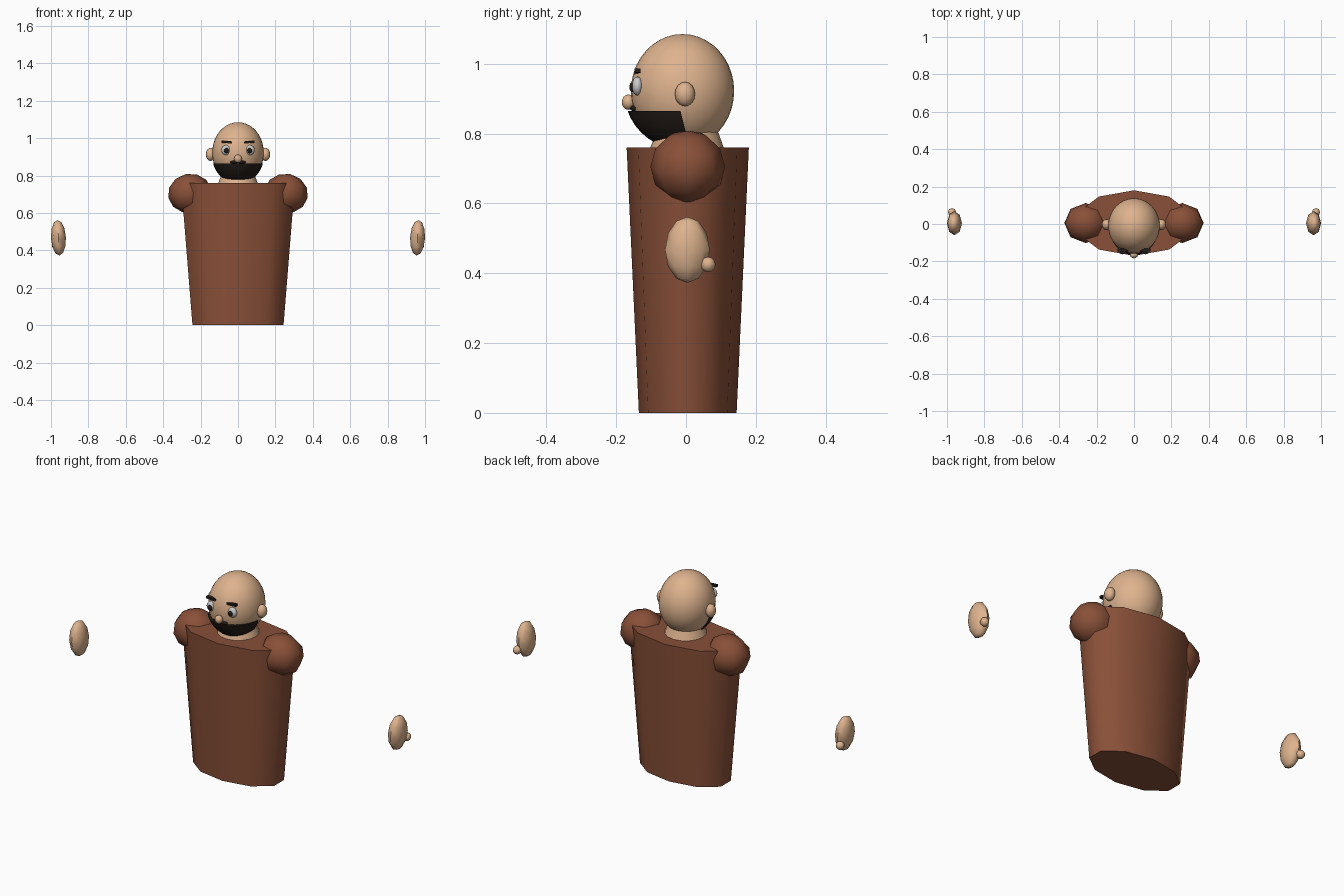
import bpy, bmesh, math
from mathutils import Matrix, Vector

if "Cube" in bpy.data.objects:
    bpy.data.objects.remove(bpy.data.objects["Cube"])


def material(name, rgb):
    m = bpy.data.materials.new(name)
    m.diffuse_color = (*rgb, 1)
    m.use_nodes = True
    m.node_tree.nodes["Principled BSDF"].inputs["Base Color"].default_value = m.diffuse_color
    return m


SKIN = material("skin", (0.73, 0.45, 0.27))
CLOTH = material("cloth", (0.25, 0.08, 0.04))
HAIR = material("hair", (0.018, 0.012, 0.009))
WHITE = material("eye_white", (0.85, 0.85, 0.83))


def finish(name, bm, mat, angle=65):
    bmesh.ops.recalc_face_normals(bm, faces=bm.faces)
    me = bpy.data.meshes.new(name)
    bm.to_mesh(me)
    bm.free()
    me.materials.append(mat)
    ob = bpy.data.objects.new(name, me)
    bpy.context.collection.objects.link(ob)
    bpy.ops.object.select_all(action='DESELECT')
    ob.select_set(True)
    bpy.context.view_layer.objects.active = ob
    bpy.ops.object.shade_smooth_by_angle(angle=math.radians(angle))
    return ob


def placed(loc, size, tilt=0):
    return (Matrix.Translation(loc) @ Matrix.Rotation(math.radians(tilt), 4, 'Y')
            @ Matrix.Diagonal((*size, 1)))


def ball(name, loc, size, mat, segs=16, rings=10, tilt=0):
    bm = bmesh.new()
    bmesh.ops.create_uvsphere(bm, u_segments=segs, v_segments=rings, radius=1,
                              matrix=placed(loc, size, tilt))
    return finish(name, bm, mat)


def taper(name, z0, z1, y, bottom, top, rx, ry, sides, mat):
    bm = bmesh.new()
    bmesh.ops.create_cone(bm, cap_ends=True, segments=sides, radius1=bottom, radius2=top,
                          depth=z1 - z0, matrix=placed((0, y, (z0 + z1) / 2), (rx, ry, 1)))
    return finish(name, bm, mat)


# Torso and neck
taper("torso", 0, 0.76, 0.005, 0.8, 1, 0.32, 0.175, 10, CLOTH)
taper("neck", 0.74, 0.83, 0.003, 0.112, 0.08, 1, 1, 16, SKIN)

# Head and nose
ball("head", (0, -0.01, 0.922), (0.138, 0.148, 0.163), SKIN, 32, 20)
ball("nose", (0, -0.165, 0.89), (0.021, 0.019, 0.022), SKIN, 12, 8)

# Beard: shell around the jaw, cut flat on top and behind
bm = bmesh.new()
bmesh.ops.create_uvsphere(bm, u_segments=32, v_segments=20, radius=1,
                          matrix=placed((0, -0.012, 0.92), (0.142, 0.165, 0.165)))
for co, no in (((0, 0, 0.865), (0, 0, 1)), ((0, -0.016, 0.865), (0, 1, 0.25))):
    cut = bmesh.ops.bisect_plane(bm, geom=bm.verts[:] + bm.edges[:] + bm.faces[:],
                                 plane_co=Vector(co), plane_no=Vector(no), clear_outer=True)
    edges = [e for e in cut["geom_cut"] if isinstance(e, bmesh.types.BMEdge)]
    bmesh.ops.contextual_create(bm, geom=edges)
finish("beard", bm, HAIR, 40)

# Paired parts
for side, s in (("left", -1), ("right", 1)):
    ball(side + "_shoulder", (s * 0.258, 0.005, 0.705), (0.117, 0.107, 0.105),
         CLOTH, 8, 6, s * 12)
    ball(side + "_hand", (s * 0.96, 0.004, 0.467), (0.04, 0.064, 0.095), SKIN, 8, 6, s * 3)
    ball(side + "_thumb", (s * 0.973, 0.063, 0.425), (0.022, 0.022, 0.022), SKIN, 8, 6)
    ball(side + "_ear", (s * 0.147, -0.003, 0.913), (0.025, 0.029, 0.035), SKIN, 12, 8)
    ball(side + "_eye", (s * 0.064, -0.139, 0.936), (0.025, 0.016, 0.027), WHITE)
    ball(side + "_pupil", (s * 0.062, -0.154, 0.933), (0.013, 0.008, 0.014), HAIR, 12, 8)
    ball(side + "_moustache", (s * 0.02, -0.15, 0.872), (0.023, 0.01, 0.008), HAIR, 12, 8)
    # Brow bar
    bm = bmesh.new()
    bmesh.ops.create_cube(bm, size=1, matrix=placed((s * 0.061, -0.139, 0.979),
                                                    (0.056, 0.017, 0.012), -s * 4))
    finish(side + "_eyebrow", bm, HAIR, 30)
